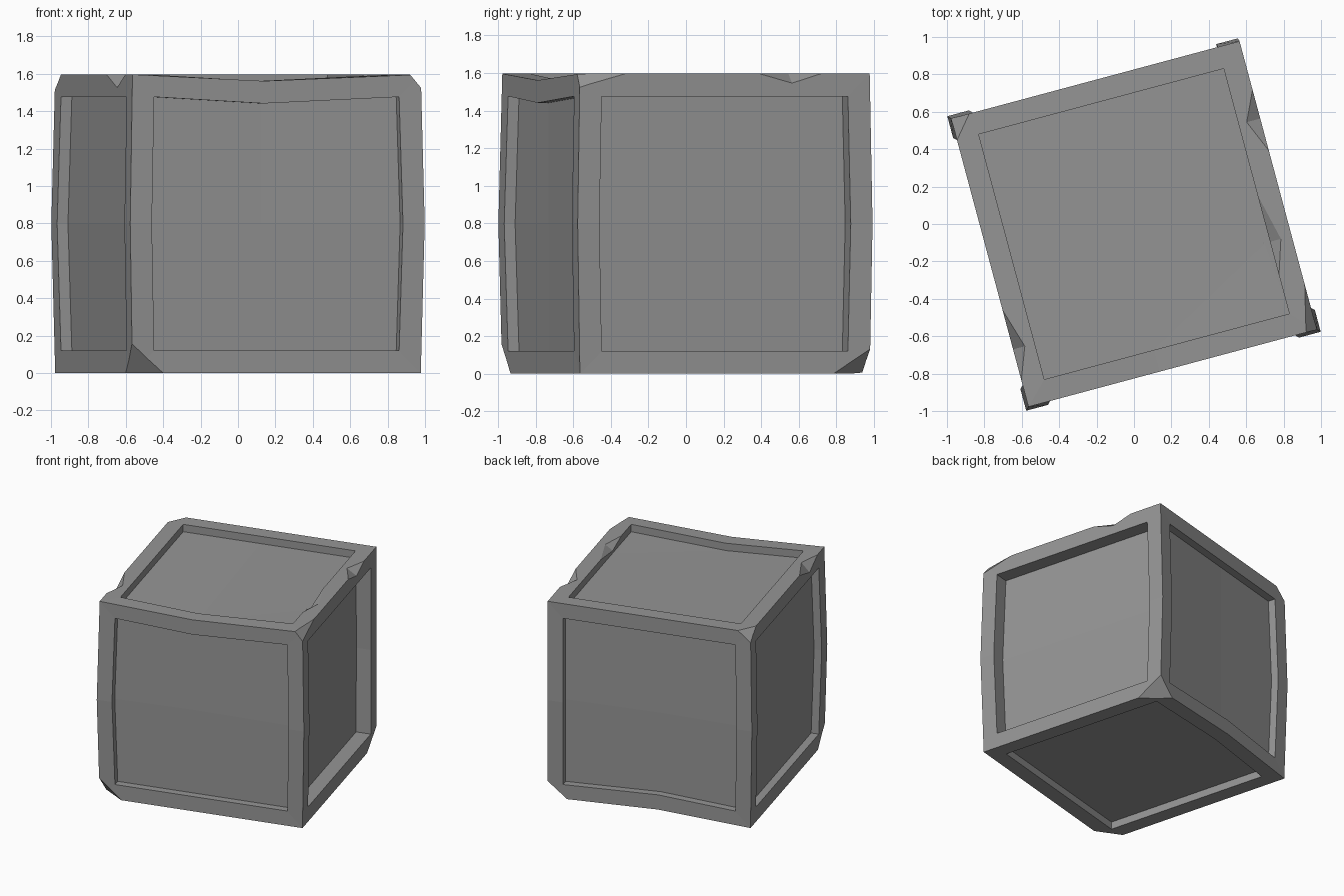
import bpy, bmesh, math
from mathutils import Vector, Matrix

old = bpy.data.objects.get("Cube")
if old:
    bpy.data.objects.remove(old, do_unlink=True)

HALF, BORDER, DEPTH, DEEP = 0.798, 0.12, 0.06, 0.115
BOW, BEND_X = 0.017, -0.07

stone = bpy.data.materials.new("stone grey")
stone.use_nodes = True
GREY = (0.3, 0.3, 0.3, 1)
stone.diffuse_color = GREY
stone.node_tree.nodes["Principled BSDF"].inputs["Base Color"].default_value = GREY


def add_object(name, bm):
    mesh = bpy.data.meshes.new(name)
    bm.to_mesh(mesh)
    bm.free()
    ob = bpy.data.objects.new(name, mesh)
    bpy.context.collection.objects.link(ob)
    return ob


def chip_corner(bm, signs, cuts):
    """Slice a corner off; cuts are the lengths lost along each edge."""
    point = Vector(signs) * HALF
    point.x -= signs[0] * cuts[0]
    normal = Vector([s / c for s, c in zip(signs, cuts)]).normalized()
    res = bmesh.ops.bisect_plane(
        bm, geom=bm.verts[:] + bm.edges[:] + bm.faces[:], dist=1e-5,
        plane_co=point, plane_no=normal, clear_outer=True)
    edges = [g for g in res["geom_cut"] if isinstance(g, bmesh.types.BMEdge)]
    bmesh.ops.holes_fill(bm, edges=edges, sides=0)


def add_nick(bm, u, inward, start, end, mid, down):
    """Wedge that nicks a top edge running along y at x = u."""
    into = Vector((u + inward, mid, HALF))
    low = Vector((u, mid, HALF - down))
    crease = into - low
    out = Vector((-math.copysign(0.002, inward), 0, 0.002))
    corners = [into + crease * 0.6, low - crease * 0.6,
               Vector((u, start, HALF)) + out, Vector((u, end, HALF)) + out]
    verts = [bm.verts.new(c) for c in corners]
    bmesh.ops.convex_hull(bm, input=verts)


# Block with a sunken panel on every side, one of them deeper
bm = bmesh.new()
bmesh.ops.create_cube(bm, size=HALF * 2)
panels = bm.faces[:]
bmesh.ops.inset_individual(bm, faces=panels, thickness=BORDER, use_even_offset=True)
for panel in panels:
    panel.normal_update()
    depth = DEEP if panel.normal.x > 0.5 else DEPTH
    bmesh.ops.inset_individual(bm, faces=[panel], thickness=0, depth=-depth)

# Cut the posts and beams near mid length so they can be bent
for co, normal in (((BEND_X, 0, 0), (1, 0, 0)), ((0, 0, 0), (0, 0, 1))):
    bmesh.ops.bisect_plane(bm, geom=bm.verts[:] + bm.edges[:] + bm.faces[:],
                           dist=1e-5, plane_co=co, plane_no=normal)
for v in bm.verts:
    x, y, z = v.co
    if abs(z) < 0.01 and abs(x) > 0.6 and abs(y) > 0.6:
        # The back left post bows to the back only
        v.co.x += -0.005 if x > 0 and y > 0 else math.copysign(BOW, x)
        v.co.y += math.copysign(BOW, y)
    if abs(x - BEND_X) < 0.01:
        if z > 0.6 and y < -0.6:
            v.co.z -= 0.035
        elif z < -0.6 and y > 0.6:
            v.co.z += 0.035

# Chipped corners
chip_corner(bm, (1, -1, 1), (0.06, 0.25, 0.07))
chip_corner(bm, (-1, 1, 1), (0.10, 0.12, 0.08))
chip_corner(bm, (-1, -1, -1), (0.17, 0.14, 0.15))
chip_corner(bm, (1, 1, -1), (0.16, 0.20, 0.13))
bmesh.ops.recalc_face_normals(bm, faces=bm.faces[:])
block = add_object("stone_block", bm)

# Nicks along the top edges
bm = bmesh.new()
add_nick(bm, HALF, -0.075, 0.18, 0.54, 0.37, 0.05)
add_nick(bm, -HALF, 0.065, -0.66, -0.25, -0.48, 0.07)
add_nick(bm, HALF - BORDER, 0.06, -0.48, 0.0, -0.28, 0.04)
bmesh.ops.recalc_face_normals(bm, faces=bm.faces[:])
cutter = add_object("nick_cutter", bm)
cutter.hide_render = True

mod = block.modifiers.new("nicks", "BOOLEAN")
mod.operation = "DIFFERENCE"
mod.solver = "EXACT"
mod.object = cutter
bpy.context.view_layer.update()
result = bpy.data.meshes.new_from_object(
    block.evaluated_get(bpy.context.evaluated_depsgraph_get()))
block.modifiers.clear()
block.data = result
bpy.data.objects.remove(cutter, do_unlink=True)

# Finish: one colour, turned and set on the ground
block.data.materials.clear()
block.data.materials.append(stone)
for p in block.data.polygons:
    p.material_index = 0
    p.use_smooth = False
block.data.transform(Matrix.Translation((0, 0, HALF)) @ Matrix.Rotation(math.radians(15), 4, "Z"))
